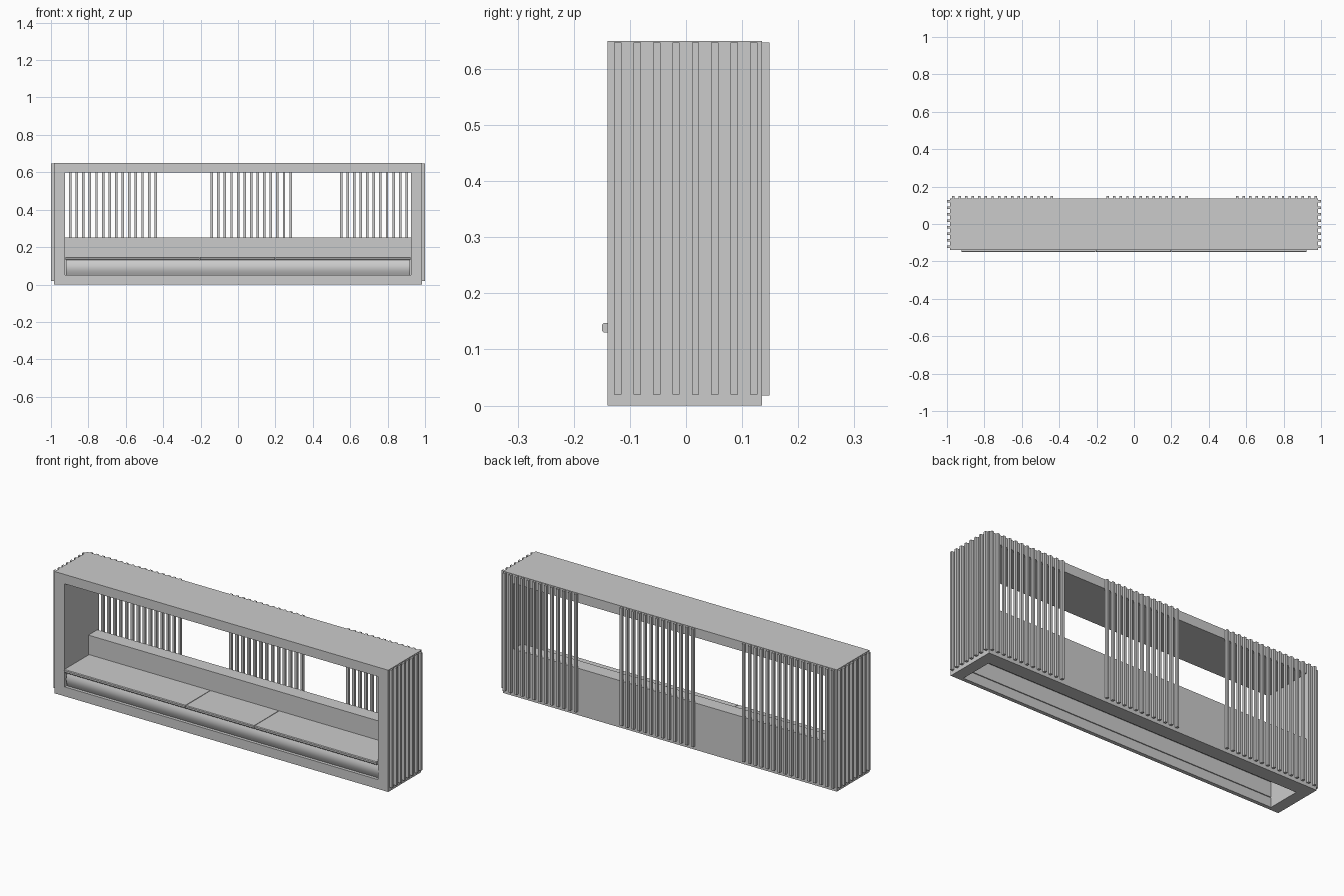
import bpy, bmesh, math

if "Cube" in bpy.data.objects:
    bpy.data.objects.remove(bpy.data.objects["Cube"])


def finish(name, bm):
    bmesh.ops.recalc_face_normals(bm, faces=bm.faces)
    me = bpy.data.meshes.new(name)
    bm.to_mesh(me)
    bm.free()
    ob = bpy.data.objects.new(name, me)
    bpy.context.collection.objects.link(ob)
    return ob


def boxes(name, specs):
    """One object made of boxes given as (x0, x1, y0, y1, z0, z1)."""
    bm = bmesh.new()
    for x0, x1, y0, y1, z0, z1 in specs:
        vs = bmesh.ops.create_cube(bm, size=1)["verts"]
        for v in vs:
            v.co.x = x1 if v.co.x > 0 else x0
            v.co.y = y1 if v.co.y > 0 else y0
            v.co.z = z1 if v.co.z > 0 else z0
    return finish(name, bm)


def extrude_x(name, profile, x0, x1):
    """Extrude a closed (y, z) profile along x."""
    bm = bmesh.new()
    a = [bm.verts.new((x0, y, z)) for y, z in profile]
    b = [bm.verts.new((x1, y, z)) for y, z in profile]
    n = len(profile)
    bm.faces.new(a)
    bm.faces.new(b[::-1])
    for i in range(n):
        j = (i + 1) % n
        f = bm.faces.new((a[i], b[i], b[j], a[j]))
        f.smooth = n > 8 and i < n - 3
    return finish(name, bm)


W, IN = 0.985, 0.925          # outer and inner half width
F, B, H = -0.14, 0.135, 0.65  # front, back, height
BACKREST = 0.06               # front face of the backrest

# Frame: two end posts and the roof
for side, s in (("left", -1), ("right", 1)):
    lo, hi = sorted((s * IN, s * W))
    boxes(side + "_end_wall", [(lo, hi, F, B, 0, H)])
boxes("roof", [(-IN, IN, F, B, 0.60, H)])
boxes("front_bottom_rail", [(-IN, IN, F, -0.12, 0, 0.05)])

# Low backrest box; the base is open underneath in front of it
boxes("backrest", [(-IN, IN, BACKREST, B, 0, 0.25)])

# Gently curved panel under the seat
arc = [(-0.123 - 0.012 * math.sin(math.pi * t / 8), 0.05 + 0.08 * t / 8) for t in range(9)]
extrude_x("curved_front_panel", arc + [(-0.115, 0.13), (-0.115, 0.05)], -0.92, 0.92)

# Seat in three boards with a softened nose
nose = [(BACKREST, 0.13), (-0.147, 0.13), (-0.15, 0.134), (-0.15, 0.143),
        (-0.147, 0.147), (BACKREST, 0.147)]
cuts = [-0.923, -0.205, 0.2, 0.923]
for label, x0, x1 in zip(("left", "middle", "right"), cuts, cuts[1:]):
    extrude_x("seat_board_" + label, nose, x0 + 0.0015, x1 - 0.0015)

# Vertical slats on the ends
ys = [-0.1215 + 0.0346 * i for i in range(8)]
for side, s in (("left", -1), ("right", 1)):
    lo, hi = sorted((s * W, s * 1.0))
    boxes(side + "_slats", [(lo, hi, y - 0.0065, y + 0.0065, 0.02, 0.647) for y in ys])

# Three groups of vertical slats across the back
for label, start, count in (("left", -0.967, 16), ("middle", -0.14, 13), ("right", 0.551, 13)):
    xs = [start + 0.0351 * i for i in range(count)]
    boxes("back_slats_" + label,
          [(x - 0.0065, x + 0.0065, B, 0.149, 0.018, 0.647) for x in xs])
